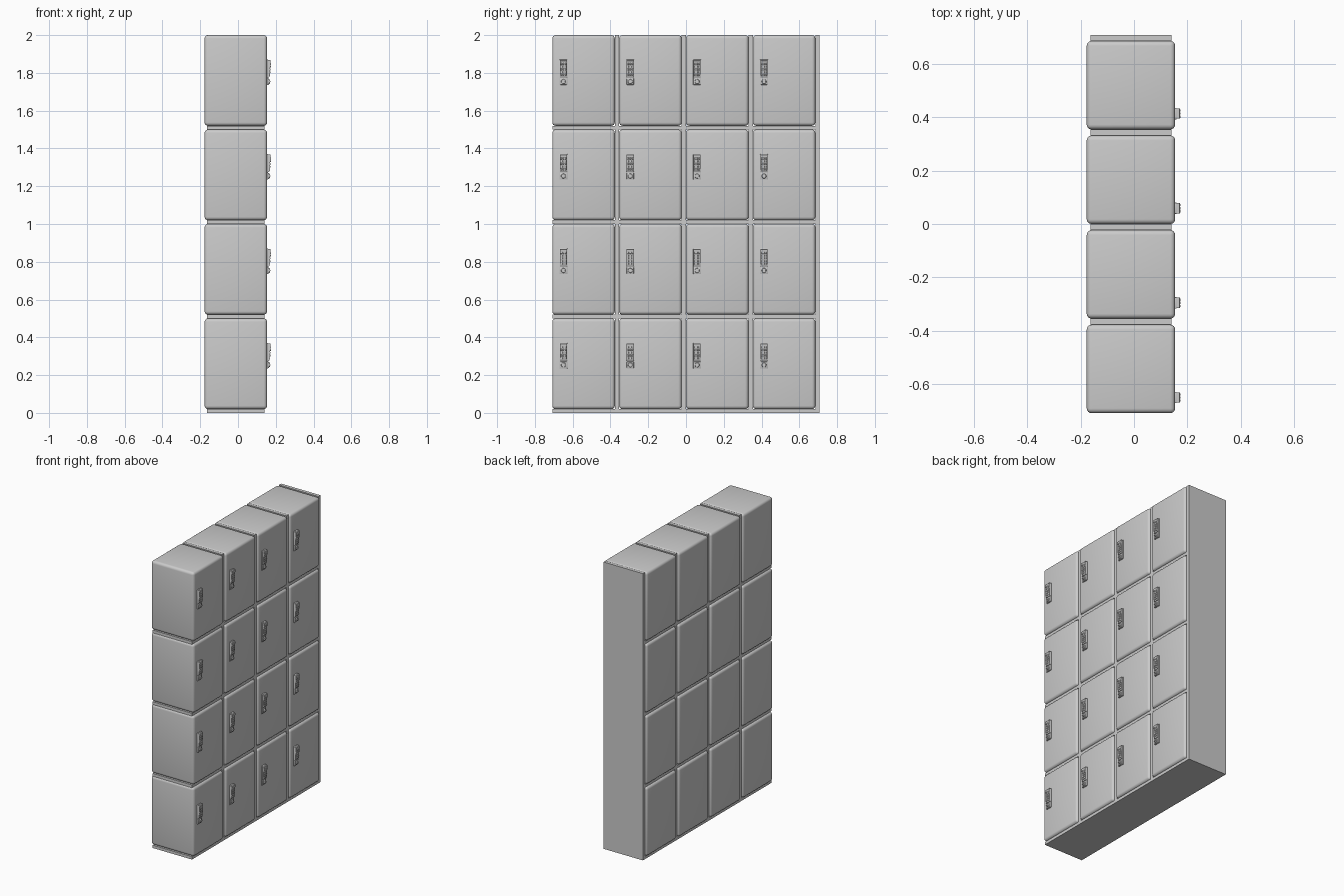
import bpy, bmesh, math
from mathutils import Matrix, Vector

if "Cube" in bpy.data.objects:
    bpy.data.objects.remove(bpy.data.objects["Cube"])

COLS, ROWS = 4, 4
PITCH_Y, PITCH_Z = 0.354, 0.5
Y0 = -PITCH_Y * COLS / 2
XB, XF = -0.177, 0.154          # back and door plane of each locker
BODY_W, GAP_Z = 0.331, 0.02


def add_box(bm, lo, hi, bevel=0.0, seg=2):
    """Box between two corners, optionally with rounded edges."""
    lo, hi = Vector(lo), Vector(hi)
    m = Matrix.Translation((lo + hi) / 2) @ Matrix.Diagonal((*(hi - lo), 1))
    vs = bmesh.ops.create_cube(bm, size=1, matrix=m)["verts"]
    if bevel:
        edges = list({e for v in vs for e in v.link_edges})
        bmesh.ops.bevel(bm, geom=edges, offset=bevel, segments=seg,
                        profile=0.5, affect='EDGES')


def add_prism(bm, pts, axis, a, b):
    """Extrude a closed profile: axis 'x' takes (y, z), axis 'y' takes (x, z)."""
    def place(p, t):
        return (t, p[0], p[1]) if axis == 'x' else (p[0], t, p[1])
    f = bm.faces.new([bm.verts.new(place(p, a)) for p in pts])
    ext = bmesh.ops.extrude_face_region(bm, geom=[f])["geom"]
    move = Vector((b - a, 0, 0)) if axis == 'x' else Vector((0, b - a, 0))
    bmesh.ops.translate(bm, vec=move,
                        verts=[g for g in ext if isinstance(g, bmesh.types.BMVert)])


def finish(bm, name, smooth=True):
    bmesh.ops.recalc_face_normals(bm, faces=bm.faces)
    me = bpy.data.meshes.new(name)
    bm.to_mesh(me)
    bm.free()
    if smooth:
        me.shade_smooth()
        me.set_sharp_from_angle(angle=math.radians(35))
    return me


# rounded locker body
bm = bmesh.new()
add_box(bm, (XB, 0, GAP_Z), (XF, BODY_W, PITCH_Z), 0.018, 4)
body = finish(bm, "locker_body")

# L-shaped spacer: strip under the body and along its +y side
bm = bmesh.new()
add_prism(bm, [(0, 0), (PITCH_Y, 0), (PITCH_Y, PITCH_Z), (BODY_W, PITCH_Z),
               (BODY_W, GAP_Z), (0, GAP_Z)], 'x', -0.163, 0.141)
spacer = finish(bm, "spacer_strip", False)

# lock housing: backplate, wedge-shaped keypad block and lower knob base
LY0, LY1 = 0.038, 0.080
LC = (LY0 + LY1) / 2
bm = bmesh.new()
add_box(bm, (XF - 0.002, LY0, 0.235), (XF + 0.006, LY1, 0.370), 0.002)
add_prism(bm, [(XF, 0.276), (XF + 0.010, 0.276), (XF + 0.013, 0.280),
               (XF + 0.019, 0.364), (XF + 0.016, 0.368), (XF, 0.368)],
          'y', LY0 + 0.002, LY1 - 0.002)
add_box(bm, (XF, LY0 + 0.002, 0.237), (XF + 0.010, LY1 - 0.002, 0.271), 0.003)
housing = finish(bm, "lock_housing")

# keypad buttons in three columns, following the sloped face
bm = bmesh.new()
for r in range(5):
    for c in range(3):
        z = 0.289 + r * 0.0145
        x = XF + 0.013 + (z - 0.280) * 0.006 / 0.084
        y = LC + (c - 1) * 0.0115
        add_box(bm, (x - 0.003, y - 0.004, z - 0.0045),
                (x + 0.003, y + 0.004, z + 0.0045), 0.001, 1)
buttons = finish(bm, "lock_buttons")

# turn knob with grip bar
bm = bmesh.new()
bmesh.ops.create_cone(bm, cap_ends=True, segments=20, radius1=0.013, radius2=0.011,
                      depth=0.008,
                      matrix=Matrix.Translation((XF + 0.012, LC, 0.254))
                      @ Matrix.Rotation(math.pi / 2, 4, 'Y'))
add_box(bm, (XF + 0.010, LC - 0.010, 0.251), (XF + 0.019, LC + 0.010, 0.257), 0.001, 1)
knob = finish(bm, "lock_knob")

# repeat every unit over the grid
for row in range(ROWS):
    for col in range(COLS):
        for me in (body, spacer, housing, buttons, knob):
            ob = bpy.data.objects.new(f"{me.name}_{row + 1}_{col + 1}", me)
            ob.location = (0, Y0 + col * PITCH_Y, row * PITCH_Z)
            bpy.context.collection.objects.link(ob)
